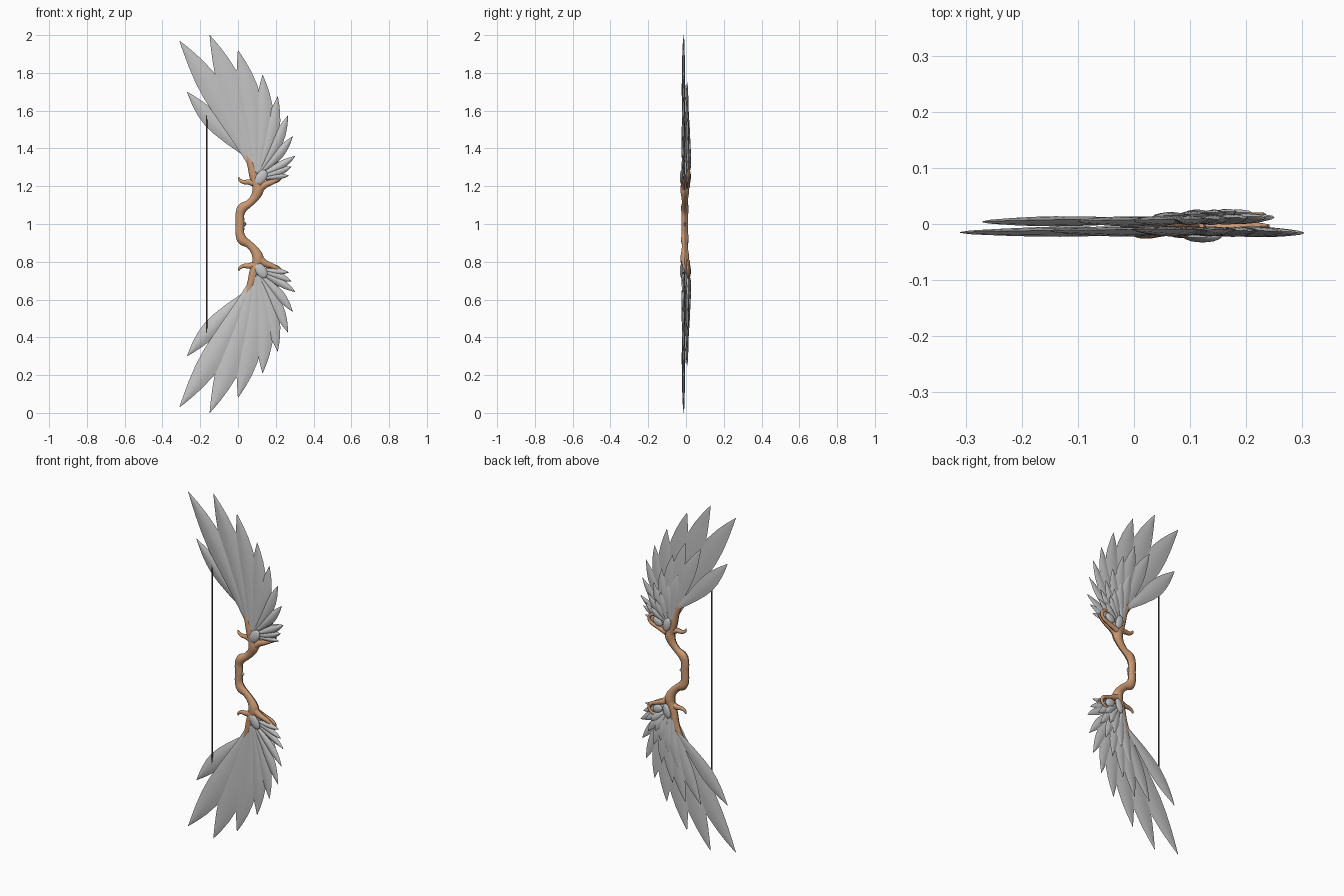
import bpy, bmesh, math
from mathutils import Vector


def material(name, rgb):
    m = bpy.data.materials.new(name)
    m.diffuse_color = (*rgb, 1)
    return m


WOOD = material("warm wood", (0.60, 0.32, 0.17))
FEATHER = material("feather grey", (0.55, 0.55, 0.55))
STRING = material("dark string", (0.10, 0.085, 0.075))


def finish(name, bm, mat, mirror=True, angle=40):
    """Turn a bmesh into an object, mirrored across the z = 1 plane."""
    bmesh.ops.recalc_face_normals(bm, faces=bm.faces)
    bmesh.ops.translate(bm, verts=bm.verts, vec=(0, 0, -1))
    me = bpy.data.meshes.new(name)
    bm.to_mesh(me)
    bm.free()
    me.materials.append(mat)
    for p in me.polygons:
        p.use_smooth = True
    me.set_sharp_from_angle(angle=math.radians(angle))
    ob = bpy.data.objects.new(name, me)
    ob.location.z = 1
    bpy.context.collection.objects.link(ob)
    if mirror:
        mod = ob.modifiers.new("mirror", 'MIRROR')
        mod.use_axis = (False, False, True)
    return ob


def skin(bm, rings, cap_start=True, cap_end=True):
    for a, b in zip(rings, rings[1:]):
        n = len(a)
        for i in range(n):
            bm.faces.new((a[i], a[(i + 1) % n], b[(i + 1) % n], b[i]))
    if cap_start:
        bm.faces.new(rings[0])
    if cap_end:
        bm.faces.new(rings[-1])


def smooth_path(pts, steps=5):
    """Catmull-Rom through tuples (x, y, z, radius)."""
    p = [Vector(q) for q in pts]
    p = [2 * p[0] - p[1]] + p + [2 * p[-1] - p[-2]]
    out = []
    for a, b, c, d in zip(p, p[1:], p[2:], p[3:]):
        for s in range(steps):
            t = s / steps
            out.append(0.5 * (2 * b + (c - a) * t + (2 * a - 5 * b + 4 * c - d) * t * t
                              + (3 * b - a - 3 * c + d) * t ** 3))
    return out + [p[-2]]


def branch(name, pts, depth=0.85, cap_start=True, sides=10):
    """Tapered wooden limb lying in the xz plane."""
    bm = bmesh.new()
    path = smooth_path(pts)
    rings = []
    for i, q in enumerate(path):
        d = (path[min(i + 1, len(path) - 1)] - path[max(i - 1, 0)]).xyz
        d.y = 0
        d.normalize()
        if i == 0 and not cap_start:
            d = Vector((0, 0, 1))
        side = Vector((d.z, 0, -d.x))
        r = max(q.w, 0.002)
        rings.append([bm.verts.new(q.xyz + side * r * math.cos(a) + Vector((0, depth * r * math.sin(a), 0)))
                      for a in (2 * math.pi * k / sides for k in range(sides))])
    skin(bm, rings, cap_start)
    return finish(name, bm, WOOD)


# width along a feather, from quill to point
PROFILE = [(0, .22), (.12, .42), (.28, .70), (.45, .93), (.58, 1), (.70, .88),
           (.81, .64), (.90, .37), (.96, .16), (1, .01)]


def feather(bm, base, tip, half, bow, y0, y1, thick=0.009):
    """Pointed leaf with a ridge on both faces; bow bends it to its right."""
    b, t = Vector((base[0], y0, base[1])), Vector((tip[0], y1, tip[1]))
    d = t - b
    side = Vector((d.z, 0, -d.x)).normalized()
    rings = []
    for u, w in PROFILE:
        c = b.lerp(t, u) + side * bow * 4 * u * (1 - u)
        h = half * w
        k = thick * (0.25 + 0.75 * w) if u < 1 else 0.0008
        rings.append([bm.verts.new(c + side * sx * h + Vector((0, sy * k, 0)))
                      for sx, sy in ((-1, .35), (-.45, -.7), (0, -1), (.45, -.7),
                                     (1, .35), (.45, .8), (0, 1), (-.45, .8))])
    skin(bm, rings)


def feathers(name, rows):
    bm = bmesh.new()
    for r in rows:
        feather(bm, *r)
    return finish(name, bm, FEATHER, angle=50)


# long front fan: base, tip, half width, bow, y at base, y at tip
feathers("long_feathers", [
    ((.07, 1.31), (-.31, 1.97), .062, .022, -.012, -.015),
    ((.08, 1.29), (-.15, 2.00), .066, .022, -.015, -.012),
    ((.09, 1.28), (.00, 1.92), .062, .024, -.017, -.010),
    ((.10, 1.27), (.13, 1.79), .050, .020, -.016, -.011),
    ((.105, 1.27), (.21, 1.675), .040, .014, -.015, -.013),
    ((.11, 1.27), (.265, 1.575), .032, .010, -.014, -.014),
    ((.11, 1.265), (.29, 1.465), .026, .008, -.013, -.015),
    ((.12, 1.26), (.303, 1.36), .022, .007, -.012, -.016),
    ((.12, 1.25), (.285, 1.305), .021, .005, -.014, -.014),
    ((.13, 1.24), (.27, 1.255), .018, -.004, -.014, -.012),
])

# lower trailing feather and the shorter overlapping rows behind
feathers("trailing_feather", [((.05, 1.36), (-.27, 1.70), .045, -.008, .006, .004)])
feathers("back_feathers", [
    ((.07, 1.32), (-.10, 1.74), .042, .015, .004, .005),
    ((.08, 1.30), (.00, 1.75), .042, .015, .006, .006),
    ((.09, 1.29), (.08, 1.66), .038, .014, .006, .007),
    ((.10, 1.28), (.15, 1.56), .032, .012, .006, .008),
    ((.11, 1.27), (.20, 1.47), .026, .010, .006, .010),
    ((.12, 1.27), (.235, 1.40), .022, .008, .006, .012),
    ((.13, 1.26), (.25, 1.34), .020, .006, .006, .012),
])
feathers("short_back_feathers", [
    ((.08, 1.29), (.04, 1.56), .030, .010, .011, .014),
    ((.09, 1.28), (.10, 1.49), .028, .010, .012, .017),
    ((.11, 1.27), (.15, 1.43), .024, .008, .012, .020),
    ((.12, 1.27), (.18, 1.38), .020, .006, .012, .022),
    ((.13, 1.265), (.21, 1.33), .018, .005, .012, .020),
])

# wooden body: grip, horn, hook, outer arm and the curl behind it
branch("grip_limb", [(.011, -.006, 1.0, .023), (.010, -.006, 1.05, .023), (.024, -.006, 1.085, .026),
                     (.058, -.006, 1.108, .020), (.088, -.006, 1.14, .023), (.106, -.006, 1.18, .030),
                     (.10, -.006, 1.225, .026)], depth=.8, cap_start=False)
branch("horn", [(.10, -.005, 1.20, .024), (.083, -.005, 1.26, .024), (.068, -.004, 1.32, .021),
                (.04, -.003, 1.375, .015), (.0, -.002, 1.418, .009), (-.03, 0, 1.443, .003)])
branch("hook", [(.095, -.006, 1.215, .022), (.06, -.006, 1.222, .015), (.03, -.006, 1.222, .011),
                (.010, -.006, 1.232, .008), (.004, -.006, 1.246, .004)])
branch("outer_arm", [(.105, -.008, 1.18, .024), (.14, -.008, 1.207, .019), (.18, -.007, 1.222, .014),
                     (.215, -.005, 1.24, .010), (.24, -.003, 1.26, .003)])
branch("back_curl", [(.12, .008, 1.20, .016), (.17, .010, 1.217, .012), (.215, .012, 1.235, .010),
                     (.228, .013, 1.262, .009), (.205, .014, 1.285, .008), (.165, .014, 1.285, .005)])

# oval covert scales on both faces
bm = bmesh.new()
for x, y, z, rx, rz, tilt in ((.122, -.022, 1.247, .028, .045, .6),
                              (.112, .015, 1.25, .024, .042, -.3),
                              (.172, .013, 1.252, .024, .032, 1.1)):
    vs = bmesh.ops.create_uvsphere(bm, u_segments=14, v_segments=8, radius=1)["verts"]
    for v in vs:
        px, pz = v.co.x * rx, v.co.z * rz
        v.co = (x + px * math.cos(tilt) + pz * math.sin(tilt), y + v.co.y * .011,
                z - px * math.sin(tilt) + pz * math.cos(tilt))
finish("covert_scales", bm, FEATHER)

# tiny tuft beside the grip
feathers("grip_tuft", [((.018, 1.005), (.045, 1.003), .007, 0, -.006, -.006, .005),
                       ((.018, 1.012), (.036, 1.028), .006, 0, -.006, -.006, .005)])

# bow string
bm = bmesh.new()
skin(bm, [[bm.verts.new((-.166 + .004 * math.cos(k * math.pi / 4), .004 * math.sin(k * math.pi / 4), z))
           for k in range(8)] for z in (.42, 1.58)])
finish("string", bm, STRING, mirror=False)
